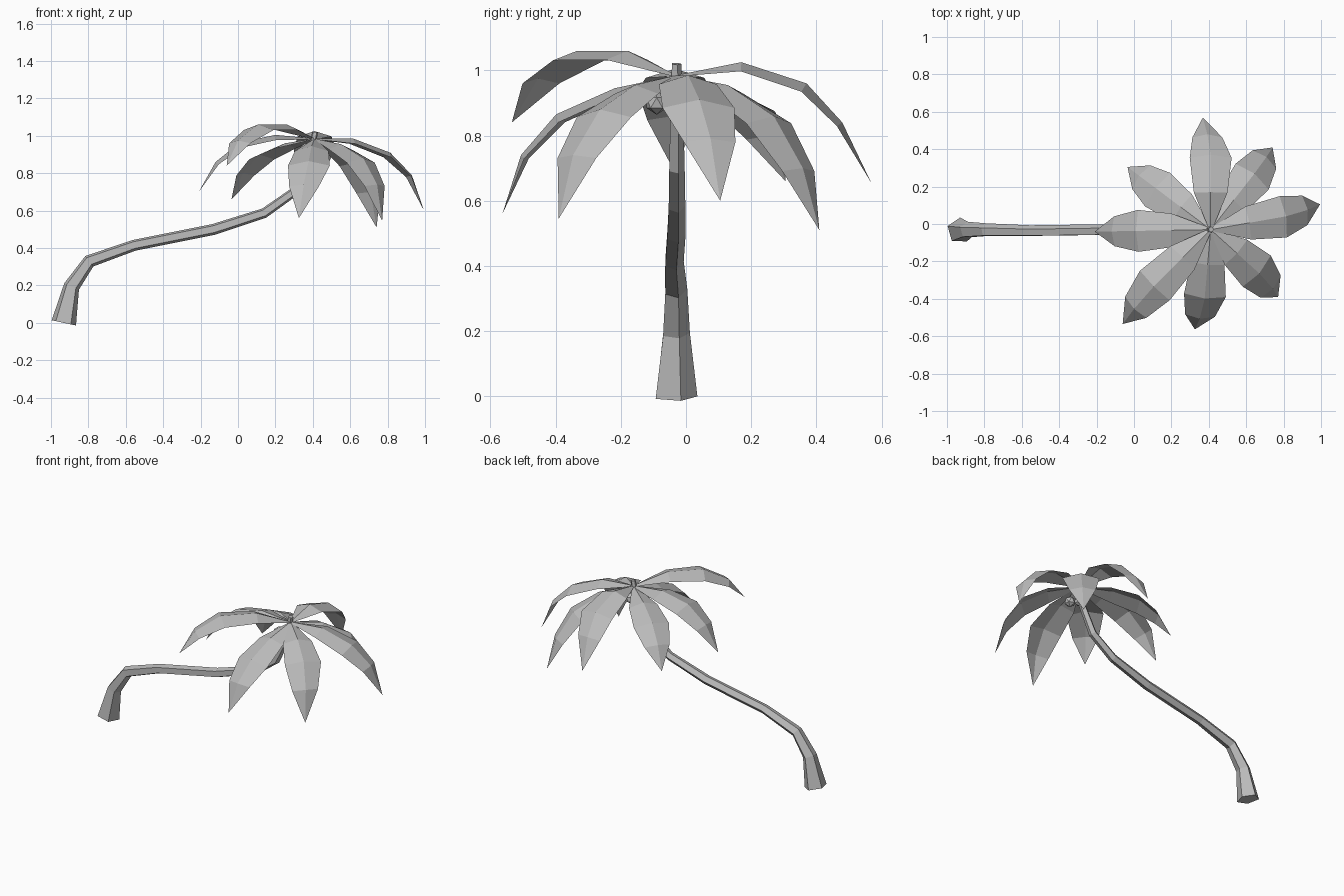
import bpy, bmesh
from math import radians, sin, cos
from mathutils import Vector

cube = bpy.data.objects.get("Cube")
if cube:
    bpy.data.objects.remove(cube, do_unlink=True)

grey = bpy.data.materials.new("plain grey")
grey.use_nodes = True
tone = (0.5, 0.5, 0.5, 1)
grey.diffuse_color = tone
grey.node_tree.nodes["Principled BSDF"].inputs["Base Color"].default_value = tone


def finish(bm, name):
    mesh = bpy.data.meshes.new(name)
    bm.to_mesh(mesh)
    bm.free()
    mesh.materials.append(grey)
    obj = bpy.data.objects.new(name, mesh)
    bpy.context.collection.objects.link(obj)
    return obj


def tangents(path):
    """Direction of the path at each point, averaged over its neighbours."""
    last = len(path) - 1
    result = []
    for i, p in enumerate(path):
        before = (p - path[i - 1]).normalized() if i else Vector()
        after = (path[i + 1] - p).normalized() if i < last else Vector()
        result.append((before + after).normalized())
    return result


def bridge(bm, rows, closed):
    for a, b in zip(rows, rows[1:]):
        n = len(a)
        for i in range(n if closed else n - 1):
            j = (i + 1) % n
            bm.faces.new((a[i], a[j], b[j], b[i]))


# Trunk: a five-sided tube along a bent path (x, y, z, radius)
trunk = [(-.932, -.035, 0, .07), (-.89, -.033, .195, .045), (-.795, -.033, .33, .037),
         (-.555, -.038, .415, .031), (-.13, -.032, .50, .031), (.14, -.03, .587, .028),
         (.30, -.03, .70, .026), (.38, -.03, .86, .022), (.412, -.03, 1.02, .016)]
path = [Vector(p[:3]) for p in trunk]
bm = bmesh.new()
rows = []
for p, t, (*_, radius) in zip(path, tangents(path), trunk):
    across = Vector((t.z, 0, -t.x))
    row = []
    for k in range(5):
        a = radians(16 + 72 * k)
        row.append(bm.verts.new(p + radius * (cos(a) * across + sin(a) * Vector((0, 1, 0)))))
    rows.append(row)
bridge(bm, rows, True)
bm.faces.new(rows[0][::-1])
bm.faces.new(rows[-1])
finish(bm, "trunk")

# Fronds: ridged sheets that arch out from the crown
crown = Vector((.41, -.03, .985))
half_widths = (.008, .09, .112, .08)
drops = (.004, .028, .03, .02)


def frond(name, mid_angle, tip_angle, profile):
    angles = [mid_angle] * 3 + [(mid_angle + tip_angle) / 2, tip_angle]
    ridge = [crown.copy()]
    for a, (r, z) in zip(angles[1:], profile):
        a = radians(a)
        ridge.append(Vector((crown.x + r * cos(a), crown.y + r * sin(a), z)))
    bm = bmesh.new()
    rows = []
    side = Vector((-sin(radians(mid_angle)), cos(radians(mid_angle)), 0))
    for p, t, w, d in zip(ridge, tangents(ridge), half_widths, drops):
        down = side.cross(t).normalized()
        if down.z > 0:
            down.negate()
        rows.append([bm.verts.new(p + off) for off in
                     (down * d - side * w, Vector(), down * d + side * w)])
    bridge(bm, rows, False)
    tip = bm.verts.new(ridge[-1])
    left, mid, right = rows[-1]
    bm.faces.new((left, mid, tip))
    bm.faces.new((mid, right, tip))
    finish(bm, name)


frond("frond_back", 90, 94, [(.2, 1.025), (.4, .96), (.51, .84), (.6, .655)])
frond("frond_back_left", 52, 53, [(.2, .955), (.38, .86), (.49, .70), (.55, .51)])
frond("frond_left", 10, 13, [(.21, .985), (.41, .91), (.53, .79), (.6, .6)])
frond("frond_front_left", -42, -45, [(.19, .955), (.35, .88), (.46, .74), (.51, .545)])
frond("frond_front", -95, -99, [(.19, .945), (.37, .865), (.48, .74), (.54, .56)])
frond("frond_front_right", -135, -133, [(.21, 1.06), (.43, 1.06), (.59, .975), (.69, .84)])
frond("frond_right", 181, 181, [(.21, 1.005), (.4, .965), (.53, .86), (.62, .70)])
frond("frond_back_right", 143, 143, [(.2, .96), (.37, .90), (.48, .80), (.557, .66)])

# Nuts hanging under the crown
for i, spot in enumerate([(.36, -.08, .925), (.43, -.09, .9), (.4, .015, .92)]):
    bm = bmesh.new()
    bmesh.ops.create_icosphere(bm, subdivisions=1, radius=.036)
    finish(bm, f"nut_{i + 1}").location = spot
